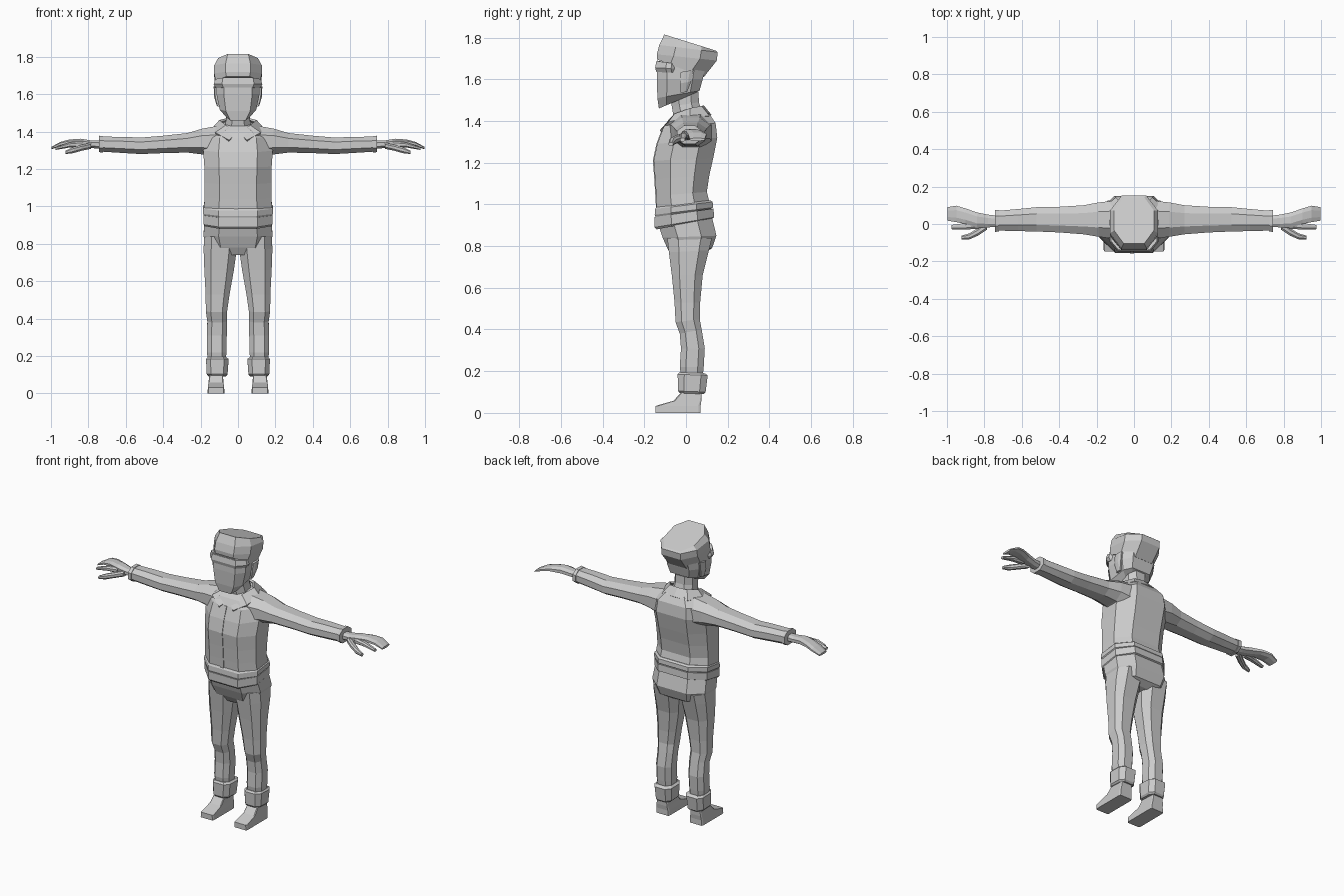
import bpy, bmesh

cloth = bpy.data.materials.new("plain grey")
cloth.diffuse_color = (0.6, 0.6, 0.6, 1)


def finish(name, bm, mirror):
    bmesh.ops.recalc_face_normals(bm, faces=bm.faces)
    me = bpy.data.meshes.new(name)
    bm.to_mesh(me)
    bm.free()
    me.materials.append(cloth)
    ob = bpy.data.objects.new(name, me)
    bpy.context.collection.objects.link(ob)
    if mirror:
        ob.modifiers.new("mirror", 'MIRROR')
    return ob


def octagon(a0, a1, b0, b1, ka, kb):
    """Box outline with its corners cut by the fractions ka and kb."""
    da, db = (a1 - a0) * ka, (b1 - b0) * kb
    return [(a0 + da, b0), (a1 - da, b0), (a1, b0 + db), (a1, b1 - db),
            (a1 - da, b1), (a0 + da, b1), (a0, b1 - db), (a0, b0 + db)]


def skin(name, rings, mirror=False):
    bm = bmesh.new()
    loops = [[bm.verts.new(p) for p in r] for r in rings]
    for lo, hi in zip(loops, loops[1:]):
        for i in range(len(lo)):
            j = (i + 1) % len(lo)
            bm.faces.new((lo[i], lo[j], hi[j], hi[i]))
    bm.faces.new(loops[0])
    bm.faces.new(loops[-1])
    return finish(name, bm, mirror)


def upright(name, rows, ka=.22, kb=.28, mirror=False):
    """Rows: x0, x1, front y, back y, front z, back z."""
    rings = []
    for x0, x1, yf, yb, zf, zb in rows:
        rings.append([(x, y, zf + (zb - zf) * (y - yf) / (yb - yf))
                      for x, y in octagon(x0, x1, yf, yb, ka, kb)])
    return skin(name, rings, mirror)


def body(name, rows, ka=.22, kb=.28):
    """Rows: half width, front y, back y, front z, back z."""
    return upright(name, [(-w, w, *r) for w, *r in rows], ka, kb)


def sideways(name, rows, k=.27):
    """Rows: x, y0, y1, z0, z1, running out along the arm; mirrored."""
    return skin(name, [[(x, y, z) for y, z in octagon(y0, y1, z0, z1, k, k)]
                       for x, y0, y1, z0, z1 in rows], True)


# Head, neck, hat and brim
body("head", [(.062, -.13, .035, 1.46, 1.53), (.098, -.137, .065, 1.51, 1.545),
              (.115, -.14, .08, 1.60, 1.60), (.115, -.138, .09, 1.69, 1.64)], .17, .22)
body("neck", [(.075, -.055, .085, 1.39, 1.41), (.062, -.068, .062, 1.47, 1.49),
              (.062, -.075, .06, 1.51, 1.54)], .25, .28)
body("hat", [(.119, -.138, .085, 1.695, 1.61), (.128, -.14, .148, 1.72, 1.69),
             (.127, -.128, .152, 1.765, 1.73), (.106, -.104, .142, 1.815, 1.738)], .24, .28)
body("brim", [(.119, -.142, -.02, 1.635, 1.63), (.13, -.148, -.02, 1.655, 1.65),
              (.122, -.142, -.02, 1.688, 1.67)], .17, .4)
upright("ear", [(.095, .113, -.025, .005, 1.535, 1.54), (.10, .127, -.03, .025, 1.58, 1.59),
                (.10, .13, -.025, .035, 1.635, 1.645)], mirror=True)

# Jacket body
body("jacket", [(.183, -.14, .115, .975, 1.0), (.178, -.143, .10, 1.04, 1.06),
                (.178, -.148, .112, 1.12, 1.14), (.180, -.155, .13, 1.21, 1.22),
                (.186, -.138, .15, 1.29, 1.32), (.175, -.11, .142, 1.365, 1.39),
                (.125, -.085, .115, 1.405, 1.43), (.07, -.06, .085, 1.43, 1.46)])

# Front closing strip
strip = [(-.144, .985), (-.147, 1.04), (-.152, 1.12), (-.159, 1.21), (-.142, 1.29), (-.114, 1.365)]
skin("jacket_placket", [[(-.022, y, z), (.0, y, z), (.0, y + .008, z), (-.022, y + .008, z)]
                        for y, z in strip])

# Folded collar: neck edge and outer edge of one half
inner = [(0, .085, 1.475), (.06, .075, 1.472), (.10, .02, 1.462), (.065, -.055, 1.435), (.012, -.092, 1.385)]
outer = [(0, .122, 1.43), (.09, .112, 1.425), (.137, .02, 1.42), (.122, -.085, 1.395), (.048, -.126, 1.355)]
bm = bmesh.new()
rows = [[bm.verts.new(p) for p in line] for line in (inner, outer)]
for i in range(4):
    bm.faces.new((rows[0][i], rows[0][i + 1], rows[1][i + 1], rows[1][i]))
collar = finish("collar", bm, True)
collar.modifiers.new("thickness", 'SOLIDIFY').thickness = .014

# Waistband in two tilted bands, then the seat of the trousers
body("upper_waistband", [(.18, -.146, .118, .94, .978), (.187, -.15, .13, .95, .985),
                         (.187, -.148, .128, .978, 1.012), (.178, -.14, .115, .99, 1.02)])
body("lower_waistband", [(.176, -.142, .12, .88, .93), (.184, -.15, .135, .89, .938),
                         (.184, -.15, .132, .94, .98)])
body("trouser_seat", [(.06, -.06, .085, .74, .765), (.165, -.085, .125, .78, .79),
                      (.185, -.112, .146, .84, .85), (.178, -.135, .122, .91, .95)])

# Legs, cuffs, shoes
upright("trouser_leg", [(.066, .158, -.02, .078, .15, .15), (.062, .166, -.03, .085, .22, .22),
                        (.060, .166, -.024, .09, .31, .31), (.058, .164, -.03, .075, .38, .40),
                        (.058, .172, -.05, .066, .435, .45), (.045, .173, -.055, .068, .53, .53),
                        (.022, .180, -.068, .08, .66, .66), (.006, .184, -.082, .11, .77, .78),
                        (.015, .180, -.09, .125, .84, .84)], .23, .25, True)
upright("trouser_cuff", [(.064, .158, -.03, .085, .095, .09), (.056, .167, -.038, .094, .105, .10),
                         (.050, .171, -.04, .104, .185, .18), (.062, .162, -.03, .09, .195, .19)],
        .2, .22, True)
upright("shoe", [(.072, .163, -.147, .07, 0, 0), (.074, .161, -.147, .07, .033, .033),
                 (.078, .158, -.06, .074, .058, .06), (.080, .153, -.022, .076, .10, .10),
                 (.082, .150, -.015, .07, .14, .14)], .05, .05, True)

# Sleeves, cuffs and hands
sideways("sleeve", [(.10, -.08, .125, 1.25, 1.432), (.19, -.068, .115, 1.278, 1.416),
                    (.27, -.055, .10, 1.288, 1.392), (.40, -.045, .092, 1.285, 1.378),
                    (.52, -.04, .09, 1.280, 1.368), (.62, -.038, .08, 1.286, 1.372),
                    (.73, -.035, .07, 1.293, 1.373)])
sideways("sleeve_cuff", [(.722, -.04, .075, 1.288, 1.376), (.742, -.042, .075, 1.29, 1.378),
                         (.744, -.025, .055, 1.305, 1.36)])
sideways("hand", [(.735, -.015, .045, 1.308, 1.352), (.78, -.018, .05, 1.312, 1.352),
                  (.84, -.018, .062, 1.32, 1.362), (.90, .0, .083, 1.328, 1.358),
                  (.95, .01, .098, 1.322, 1.345), (.998, .018, .09, 1.305, 1.318)])
sideways("forefinger", [(.83, -.025, .02, 1.315, 1.35), (.90, -.03, .005, 1.315, 1.342),
                        (.975, -.028, -.005, 1.302, 1.318)])
sideways("thumb", [(.785, -.03, .015, 1.308, 1.342), (.835, -.063, -.022, 1.298, 1.33),
                   (.88, -.082, -.05, 1.285, 1.318), (.922, -.083, -.062, 1.28, 1.298)])
